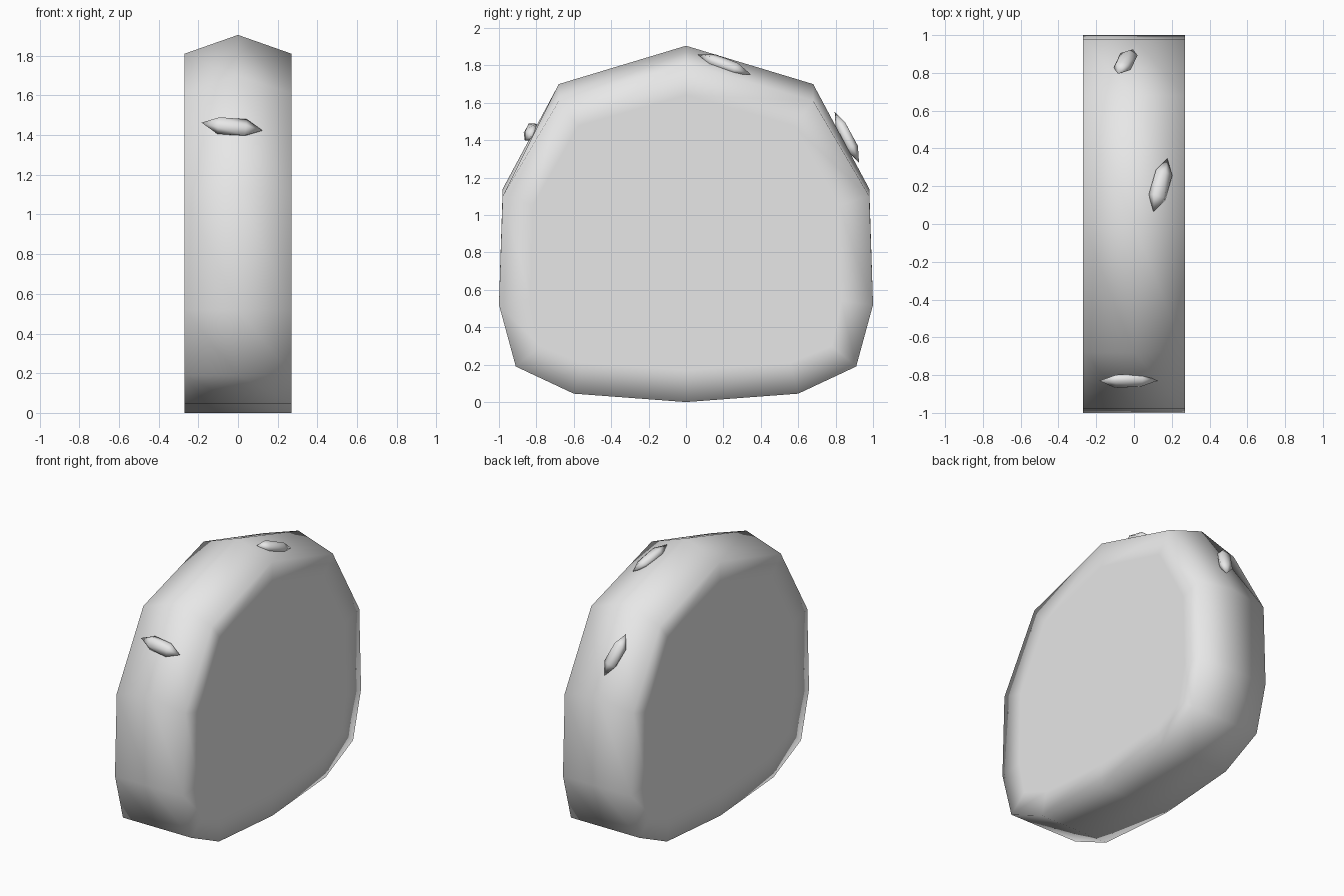
import bpy, bmesh
from mathutils import Vector, Matrix

cube = bpy.data.objects.get("Cube")
if cube:
    bpy.data.objects.remove(cube)

grey = bpy.data.materials.new("plain_grey")
grey.use_nodes = True
COLOUR = (0.8, 0.8, 0.8, 1)
grey.diffuse_color = COLOUR
grey.node_tree.nodes["Principled BSDF"].inputs["Base Color"].default_value = COLOUR


def finish(bm, name):
    bmesh.ops.recalc_face_normals(bm, faces=bm.faces[:])
    for f in bm.faces:
        f.smooth = True
    mesh = bpy.data.meshes.new(name)
    bm.to_mesh(mesh)
    bm.free()
    mesh.materials.append(grey)
    obj = bpy.data.objects.new(name, mesh)
    bpy.context.collection.objects.link(obj)
    return obj


# Loaf body: half outline (y, crest z, side z), mirrored front to back
HALF_WIDTH = 0.27
half = [(0, 0, 0), (0.6, 0.045, 0.045), (0.91, 0.19, 0.19), (1, 0.52, 0.52),
        (0.98, 1.14, 1.1), (0.68, 1.7, 1.61), (0, 1.905, 1.81)]
outline = half + [(-y, c, s) for y, c, s in half[-2:0:-1]]

bm = bmesh.new()
rings = []
for x in (-HALF_WIDTH, 0, HALF_WIDTH):
    rings.append([bm.verts.new((x, y, s if x else c)) for y, c, s in outline])
n = len(outline)
for a, b in zip(rings, rings[1:]):
    for i in range(n):
        j = (i + 1) % n
        bm.faces.new((a[i], a[j], b[j], b[i]))
caps = [bm.faces.new(rings[0]), bm.faces.new(rings[-1])]
bmesh.ops.recalc_face_normals(bm, faces=bm.faces[:])
# Flat rim around each side face
bmesh.ops.inset_individual(bm, faces=caps, thickness=0.17)
finish(bm, "bread_body")


# Seeds: pointed low-poly grains lying on the crust
def seed(name, centre, along, normal, length=0.31, width=0.11, thick=0.075):
    z = Vector(along).normalized()
    x = Vector(normal)
    x = (x - z * x.dot(z)).normalized()
    y = z.cross(x)
    basis = Matrix((x, y, z)).transposed().to_4x4()
    size = Matrix.Diagonal((thick / 2, width / 2, length / 2, 1))
    bm = bmesh.new()
    bmesh.ops.create_icosphere(bm, subdivisions=1, radius=1,
                               matrix=Matrix.Translation(centre) @ basis @ size)
    finish(bm, name)


seed("front_seed", (-0.03, -0.83, 1.443), (0.31, 0, -0.04), (0, -0.87, 0.48))
seed("top_seed", (0.14, 0.205, 1.805), (0.07, 0.27, -0.1), (0.3, 0.3, 0.9))
seed("back_seed", (-0.045, 0.86, 1.415), (0.08, 0.13, -0.27), (0, 0.87, 0.48))
